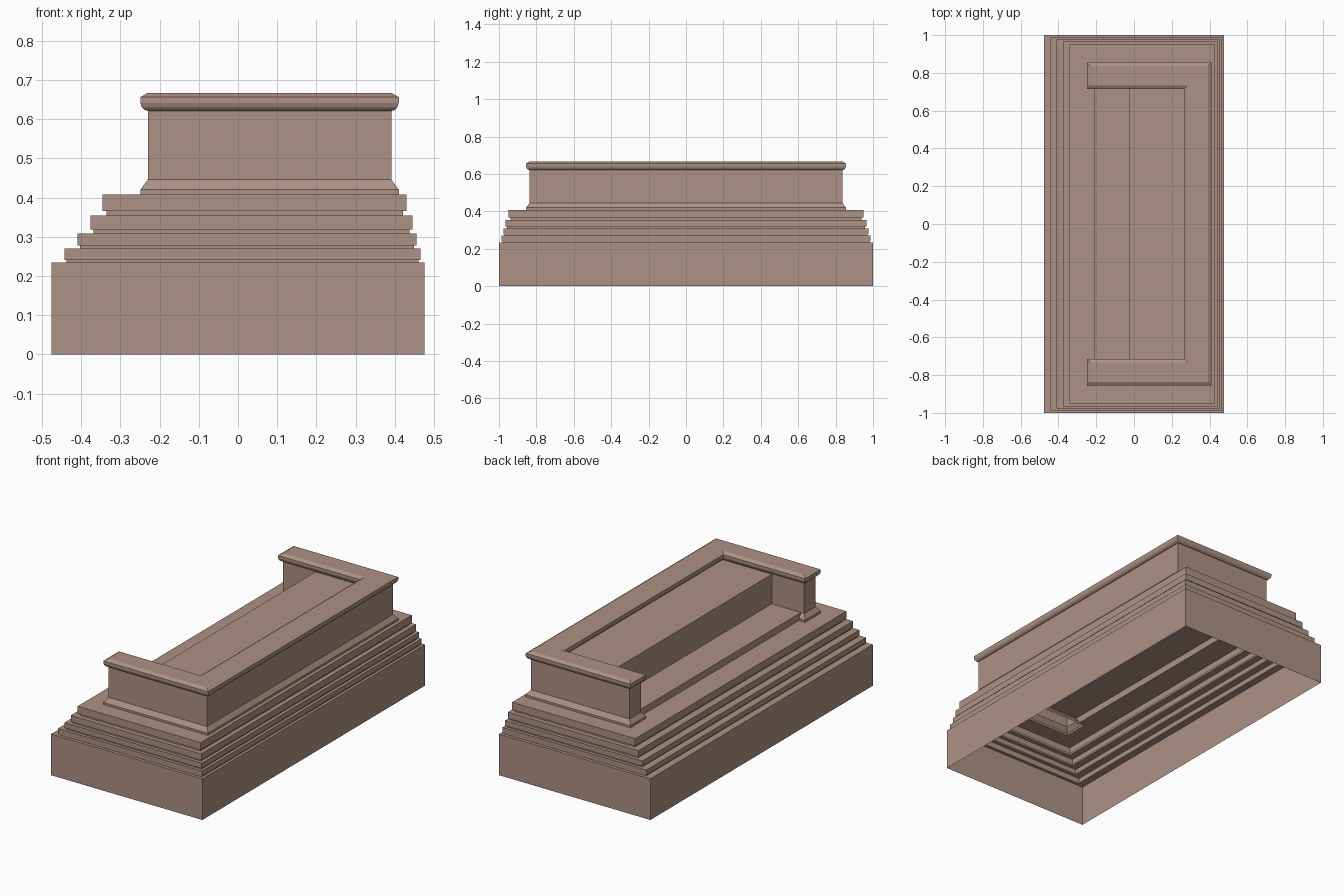
import bpy

cube = bpy.data.objects.get("Cube")
if cube:
    bpy.data.objects.remove(cube, do_unlink=True)

stone = bpy.data.materials.new("warm_brown_stone")
stone.use_nodes = True
colour = (0.42, 0.285, 0.23, 1)
stone.diffuse_color = colour
stone.node_tree.nodes["Principled BSDF"].inputs["Base Color"].default_value = colour


def make_part(name, verts, faces):
    mesh = bpy.data.meshes.new(name)
    mesh.from_pydata(verts, [], faces)
    mesh.materials.append(stone)
    obj = bpy.data.objects.new(name, mesh)
    bpy.context.scene.collection.objects.link(obj)
    return obj


def loft(name, loops, cap=False):
    """Skin a stack of equal, counter-clockwise loops; optionally close the top."""
    n = len(loops[0])
    verts = [v for loop in loops for v in loop]
    faces = []
    for k in range(len(loops) - 1):
        for i in range(n):
            j = (i + 1) % n
            faces.append((k * n + i, k * n + j, k * n + n + j, k * n + n + i))
    if cap:
        faces.append(tuple(range(len(verts) - n, len(verts))))
    return make_part(name, verts, faces)


def rect(x0, x1, y, z):
    return [(x0, -y, z), (x1, -y, z), (x1, y, z), (x0, y, z)]


def u_outline(d, z):
    """Plan of the three-sided parapet, grown outwards by d."""
    back, end = 0.391 + d, -0.23 - d
    outer, inner, inner_back = 0.836 + d, 0.734 - d, 0.284 - d
    return [(end, -outer, z), (back, -outer, z), (back, outer, z), (end, outer, z),
            (end, inner, z), (inner_back, inner, z),
            (inner_back, -inner, z), (end, -inner, z)]


# Stepped base: each tier is (left, right, half depth, bottom, top),
# with a shallow shadow groove beneath it
TIERS = [
    (-0.476, 0.476, 1.0, 0.0, 0.234),
    (-0.442, 0.465, 0.987, 0.241, 0.270),
    (-0.409, 0.455, 0.976, 0.278, 0.308),
    (-0.376, 0.445, 0.965, 0.318, 0.354),
    (-0.345, 0.430, 0.949, 0.366, 0.408),
]
loops = []
for i, (x0, x1, y, low, high) in enumerate(TIERS):
    if i:
        g = 0.003 + 0.0017 * i
        groove = (x0 + g, x1 - g, y - g)
        loops += [rect(*groove, TIERS[i - 1][4]), rect(*groove, low)]
    loops += [rect(x0, x1, y, low), rect(x0, x1, y, high)]
loft("stepped_base", loops)

# Terrace around the parapet, left open beneath the hollow walls
left, right, depth, _, deck = TIERS[-1]
SKIRT = 0.019
FLOOR_X = -0.21
foot = u_outline(SKIRT, deck)
end, outer = foot[0][0], -foot[0][1]
back, inner = foot[1][0], foot[4][1]
strips = [(left, end, -depth, depth), (back, right, -depth, depth),
          (end, back, outer, depth), (end, back, -depth, -outer),
          (end, FLOOR_X, -inner, inner)]
verts, faces = [], []
for x0, x1, y0, y1 in strips:
    n = len(verts)
    verts += [(x0, y0, deck), (x1, y0, deck), (x1, y1, deck), (x0, y1, deck)]
    faces.append((n, n + 1, n + 2, n + 3))
make_part("terrace", verts, faces)

# Parapet: sloped skirt, plain wall and rounded coping
profile = [(SKIRT, deck), (SKIRT, 0.420), (0, 0.446), (0, 0.621), (0.008, 0.623),
           (0.015, 0.630), (SKIRT, 0.641), (SKIRT, 0.656), (0, 0.667)]
loft("parapet", [u_outline(d, z) for d, z in profile], cap=True)

# Raised floor and bench, folded from one sheet between the arms
seat = [(FLOOR_X, deck), (FLOOR_X, 0.447), (-0.026, 0.447), (-0.026, 0.615), (0.284, 0.615)]
HALF = 0.734
verts = [(x, y, z) for x, z in seat for y in (-HALF, HALF)]
faces = [(2 * i, 2 * i + 2, 2 * i + 3, 2 * i + 1) for i in range(len(seat) - 1)]
make_part("floor_and_bench", verts, faces)
